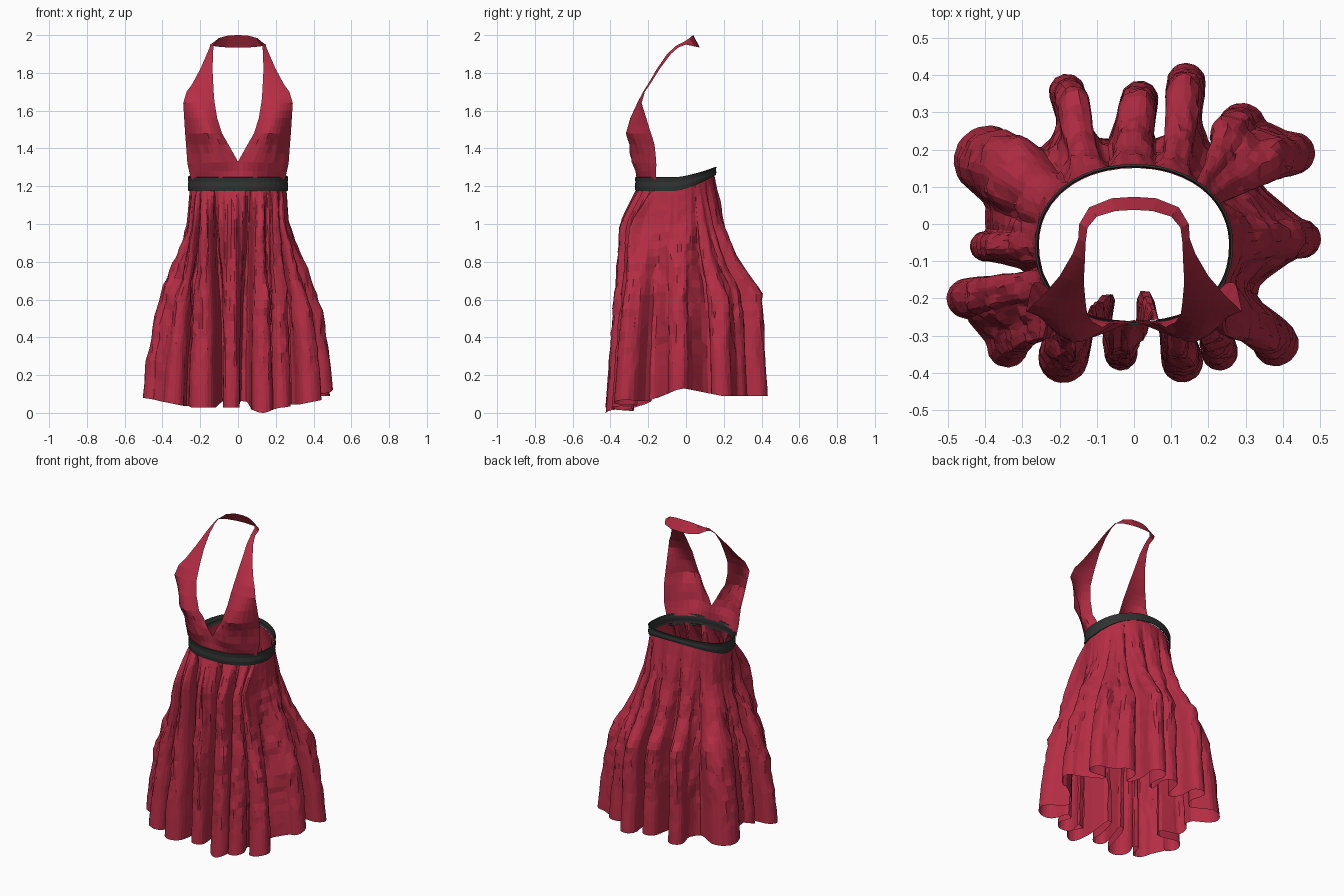
import bpy, bmesh, math
from mathutils import Vector, noise

if "Cube" in bpy.data.objects:
    bpy.data.objects.remove(bpy.data.objects["Cube"])

CY = -0.055          # centre of the waist ellipse in y
RX, RY = 0.255, 0.205


def material(name, rgb):
    m = bpy.data.materials.new(name)
    m.diffuse_color = (*rgb, 1)
    m.use_nodes = True
    m.node_tree.nodes["Principled BSDF"].inputs["Base Color"].default_value = m.diffuse_color
    return m


RED = material("crimson_cloth", (0.46, 0.026, 0.058))
BLACK = material("charcoal_band", (0.03, 0.032, 0.032))


def loft(name, rows, mat, closed):
    """Skin a list of point rows with quads."""
    bm = bmesh.new()
    grid = [[bm.verts.new(p) for p in row] for row in rows]
    n = len(rows[0])
    for a, b in zip(grid, grid[1:]):
        for i in range(n if closed else n - 1):
            j = (i + 1) % n
            bm.faces.new((a[i], a[j], b[j], b[i]))
    bmesh.ops.remove_doubles(bm, verts=bm.verts, dist=0.0004)
    me = bpy.data.meshes.new(name)
    bm.to_mesh(me)
    bm.free()
    me.materials.append(mat)
    ob = bpy.data.objects.new(name, me)
    bpy.context.collection.objects.link(ob)
    return ob


def waist_point(a, grow=0.0):
    """Ellipse, slightly squared at the front."""
    c, s = math.cos(a), math.sin(a)
    e = 2.3 if s < 0 else 2.1
    k = (abs(c) ** e + abs(s) ** e) ** (-1 / e)
    return (RX + grow) * c * k, CY + (RY + grow) * s * k


def back_lift(y, amount):
    """The waistline climbs toward the back."""
    return amount * max(0.0, (y + 0.06) / 0.21) ** 1.5


def curve(t, keys):
    """Piecewise linear lookup."""
    for (t0, v0), (t1, v1) in zip(keys, keys[1:]):
        if t <= t1:
            return v0 + (v1 - v0) * (t - t0) / (t1 - t0)
    return keys[-1][1]


# Hem folds, counter-clockwise: tip centre x, y, tip radius, next valley x, y
FOLDS = [
    (0.45, -0.04, 0.054, 0.335, 0.13), (0.43, 0.19, 0.058, 0.39, 0.26),
    (0.29, 0.26, 0.067, 0.21, 0.21), (0.14, 0.38, 0.054, 0.07, 0.235),
    (0.015, 0.335, 0.052, -0.08, 0.23), (-0.18, 0.355, 0.05, -0.24, 0.215),
    (-0.39, 0.17, 0.097, -0.40, 0.03), (-0.40, -0.06, 0.042, -0.30, -0.14),
    (-0.45, -0.20, 0.055, -0.43, -0.28), (-0.34, -0.33, 0.057, -0.25, -0.28),
    (-0.19, -0.36, 0.069, -0.07, -0.19), (-0.035, -0.35, 0.045, 0.03, -0.185),
    (0.13, -0.37, 0.057, 0.17, -0.28), (0.23, -0.345, 0.05, 0.27, -0.26),
    (0.38, -0.32, 0.064, 0.335, -0.18),
]


def hem_outline():
    """Points (x, y, waist angle) running round every fold of the hem."""
    pts = []
    for k, (cx, cy, r, vx, vy) in enumerate(FOLDS):
        ox, oy, _, px, py = FOLDS[k - 1]
        a0 = math.atan2(py - CY, px)
        a1 = math.atan2(vy - CY, vx)
        a1 = a0 + (a1 - a0) % math.tau
        mx, my = (px + vx) / 2, (py + vy) / 2
        d = math.atan2(cy - my, cx - mx)
        ring = [(cx + r * math.cos(d + math.radians(b)),
                 cy + r * math.sin(d + math.radians(b)))
                for b in range(-99, 100, 33)]
        # long folds pinch into a narrow neck
        if math.hypot(cx - mx, cy - my) > 2.2 * r:
            nx, ny = cx - 1.6 * r * math.cos(d), cy - 1.6 * r * math.sin(d)
            w = 0.75 * r
            ring.insert(0, (nx + w * math.sin(d), ny - w * math.cos(d)))
            ring.append((nx - w * math.sin(d), ny + w * math.cos(d)))
        # rounded valley between two folds
        tan = Vector((cx - ox, cy - oy)).normalized() * 0.022
        pts.append((px - tan.x, py - tan.y, a0 - 0.012))
        pts.append((px + tan.x, py + tan.y, a0 + 0.012))
        for i, (x, y) in enumerate(ring):
            pts.append((x, y, a0 + (a1 - a0) * (i + 1) / (len(ring) + 1)))
    # one round of corner cutting
    out = []
    for i, p in enumerate(pts):
        q = pts[(i + 1) % len(pts)]
        turn = (q[2] - p[2] + math.pi) % math.tau - math.pi
        for f in (0.2, 0.8):
            out.append((p[0] + (q[0] - p[0]) * f, p[1] + (q[1] - p[1]) * f,
                        p[2] + turn * f))
    return out


# Pleated skirt: how far the cloth has flared at each fraction of the drop
SIDE = [(0, 0), (0.17, 0.07), (0.33, 0.31), (0.5, 0.63),
        (0.67, 0.82), (0.83, 0.94), (1, 1)]
FRONT = [(0, 0), (0.06, 0.25), (0.16, 0.6), (0.42, 0.7), (0.67, 0.85), (1, 1)]
BACK = [(0, 0), (0.2, 0.2), (0.35, 0.43), (0.45, 0.66), (0.52, 0.88), (1, 1)]
HEM = hem_outline()
ROWS = 28
rows = []
for r in range(ROWS + 1):
    t = r / ROWS
    f = curve(t, SIDE)
    row = []
    for hx, hy, a in HEM:
        wx, wy = waist_point(a)
        front = min(1, max(0, -(hy + 0.1) / 0.2))
        back = min(1, max(0, (hy - 0.1) / 0.12))
        fy = f + (curve(t, FRONT) - f) * front + (curve(t, BACK) - f) * back
        x, y = wx + (hx - wx) * f, wy + (hy - wy) * fy
        # gathers below the waist and soft crumples
        gather = 0.012 * math.sin(a * 34) * min(1, t * 8) * (1 - t)
        gather *= 0.2 + 0.8 * front
        crumple = 0.018 * noise.noise(Vector((x * 14, y * 14, t * 7)))
        crumple += 0.012 * noise.noise(Vector((x * 35, y * 35, t * 22)))
        k = gather + crumple * math.sin(math.pi * t)
        x += k * math.cos(a)
        y += k * math.sin(a)
        top = 1.19 + back_lift(wy, 0.07)
        side = max(0, 1 - abs(hy + 0.01) / 0.2)
        hem = 0.03 - 0.03 * math.exp(-((hx - 0.13) / 0.06) ** 2) * front
        hem += 0.06 * min(1, max(0, (hy + 0.3) / 0.25)) + 0.04 * side
        hem += 0.2 * max(0, abs(hx) - 0.25) * front
        row.append((x, y, top + (hem - top) * t))
    rows.append(row)
base = min(p[2] for p in rows[-1])
rows[-1] = [(x, y, z - base) for x, y, z in rows[-1]]
skirt = loft("skirt", rows, RED, True)
dec = skirt.modifiers.new("crumpled_facets", 'DECIMATE')
dec.ratio = 0.5

# Waist band
rows = []
for k in range(4):
    row = []
    for i in range(48):
        a = math.tau * i / 48
        x, y = waist_point(a, 0.008 + 0.003 * (k % 2))
        low = 1.175 + back_lift(y, 0.08)
        high = 1.247 + back_lift(y, 0.05)
        row.append((x, y, low + (high - low) * k / 3))
    rows.append(row)
band = loft("waist_band", rows, BLACK, True)
sol = band.modifiers.new("thickness", 'SOLIDIFY')
sol.thickness = 0.006

# Halter bodice, right half: inner edge x, y, z / outer edge x, y, z / bulge
HALTER = [
    (0, -0.262, 1.235, 0.249, -0.158, 1.235, 0.034),
    (0, -0.262, 1.33, 0.268, -0.16, 1.32, 0.065),
    (0.05, -0.268, 1.42, 0.275, -0.165, 1.42, 0.076),
    (0.085, -0.275, 1.48, 0.28, -0.185, 1.48, 0.082),
    (0.11, -0.265, 1.56, 0.285, -0.21, 1.56, 0.055),
    (0.125, -0.245, 1.65, 0.29, -0.235, 1.64, 0.015),
    (0.129, -0.22, 1.70, 0.272, -0.218, 1.70, 0.008),
    (0.131, -0.20, 1.74, 0.243, -0.19, 1.74, 0.006),
    (0.135, -0.155, 1.82, 0.20, -0.14, 1.82, 0.003),
    (0.132, -0.10, 1.90, 0.165, -0.08, 1.90, 0),
    (0.13, -0.05, 1.945, 0.15, -0.04, 1.935, 0),
]
# Neck strap, same layout, meeting at the nape
NECK = [
    HALTER[-1],
    (0.125, -0.01, 1.965, 0.147, 0.0, 1.95, 0),
    (0.10, 0.02, 1.985, 0.12, 0.045, 1.94, 0),
    (0.05, 0.035, 1.998, 0.06, 0.069, 1.935, 0),
    (0, 0.038, 2.0, 0, 0.073, 1.935, 0),
]


def half_panel(name, keys, cols, steps):
    rows = []
    for a, b in zip(keys, keys[1:]):
        for s in range(steps):
            rows.append([u + (v - u) * s / steps for u, v in zip(a, b)])
    rows.append(list(keys[-1]))
    pts = []
    for xi, yi, zi, xo, yo, zo, bulge in rows:
        row = []
        for c in range(cols + 1):
            u = c / cols
            p = Vector((xi, yi, zi)).lerp(Vector((xo, yo, zo)), u)
            p.y -= bulge * math.sin(math.pi * u)
            # creases above the band
            crease = max(0, min(1, (1.55 - p.z) / 0.2, (p.z - 1.25) / 0.06))
            p.y += 0.022 * crease * noise.noise(Vector((p.x * 25, 3, p.z * 9)))
            row.append(p)
        pts.append(row)
    ob = loft(name, pts, RED, False)
    mir = ob.modifiers.new("other_half", 'MIRROR')
    mir.use_axis[0] = True
    mir.merge_threshold = 0.001
    return ob


half_panel("halter_bodice", HALTER, 10, 2)
half_panel("neck_strap", NECK, 3, 2)
